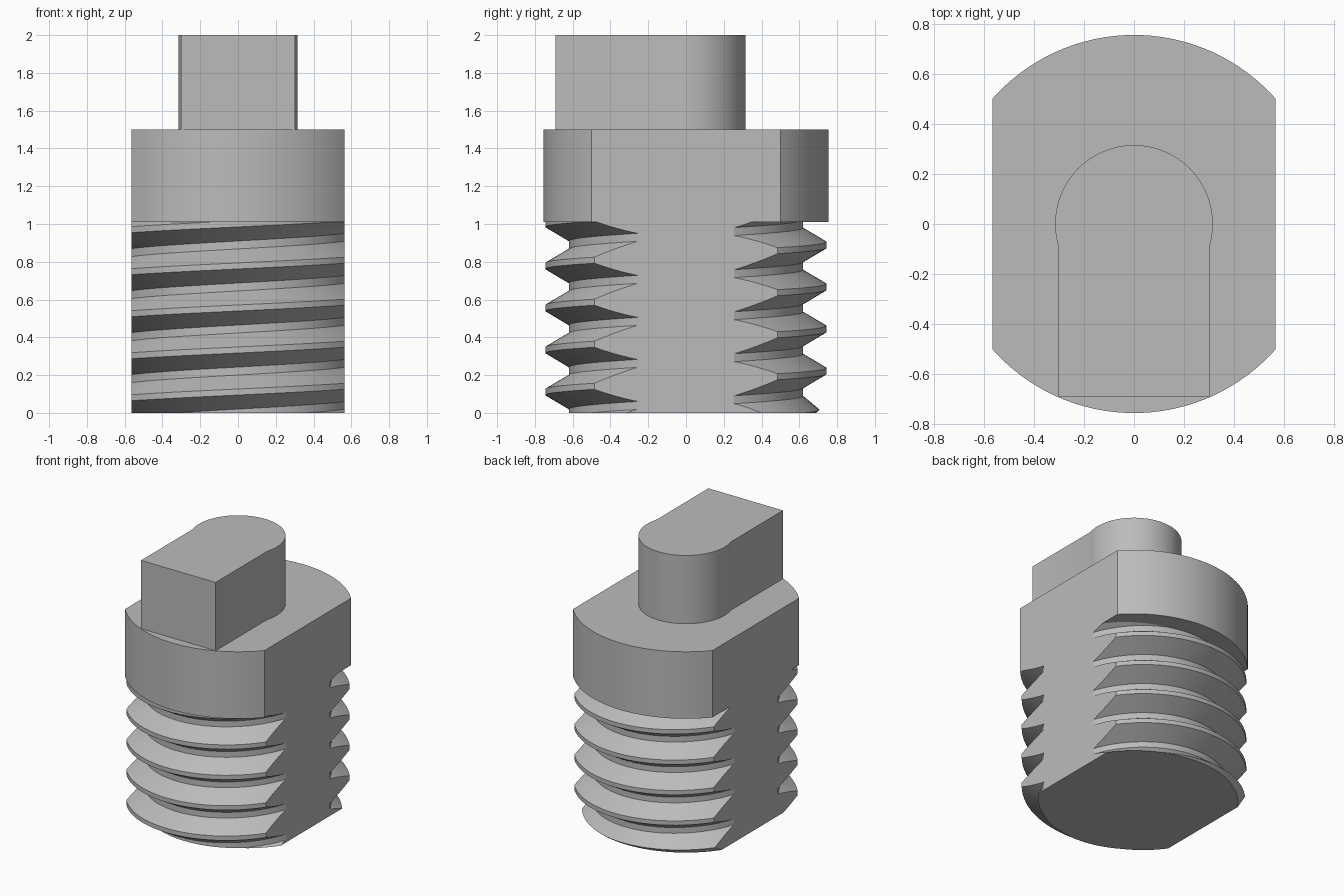
import bpy, bmesh
from math import pi, sin, cos, atan2, acos, hypot

if "Cube" in bpy.data.objects:
    bpy.data.objects.remove(bpy.data.objects["Cube"])

FLAT = 0.565      # half width across the two flats
NECK = 1.01       # height where the thread meets the head
PITCH = 0.2225

steel = bpy.data.materials.new("grey steel")
steel.use_nodes = True
grey = (0.5, 0.5, 0.5, 1)
steel.diffuse_color = grey
steel.node_tree.nodes["Principled BSDF"].inputs["Base Color"].default_value = grey


def finish(bm, name):
    bmesh.ops.recalc_face_normals(bm, faces=bm.faces[:])
    mesh = bpy.data.meshes.new(name)
    bm.to_mesh(mesh)
    bm.free()
    mesh.materials.append(steel)
    obj = bpy.data.objects.new(name, mesh)
    bpy.context.collection.objects.link(obj)
    bpy.ops.object.select_all(action='DESELECT')
    obj.select_set(True)
    bpy.context.view_layer.objects.active = obj
    bpy.ops.object.shade_smooth_by_angle(angle=0.4)


def arc(radius, start, end, steps):
    angles = [start + (end - start) * i / steps for i in range(steps + 1)]
    return [(radius * cos(a), radius * sin(a)) for a in angles]


def prism(name, outline, bottom, top):
    bm = bmesh.new()
    face = bm.faces.new([bm.verts.new((x, y, bottom)) for x, y in outline])
    up = bmesh.ops.extrude_face_region(bm, geom=[face])["geom"]
    verts = [v for v in up if isinstance(v, bmesh.types.BMVert)]
    bmesh.ops.translate(bm, verts=verts, vec=(0, 0, top - bottom))
    finish(bm, name)


def slice_and_cap(bm, point, normal):
    cut = bmesh.ops.bisect_plane(
        bm, geom=bm.verts[:] + bm.edges[:] + bm.faces[:], dist=1e-6,
        plane_co=point, plane_no=normal, clear_outer=True)["geom_cut"]
    edges = [e for e in cut if isinstance(e, bmesh.types.BMEdge)]
    bmesh.ops.contextual_create(bm, geom=edges)


# Threaded shank: a helical grid whose seam is joined one turn higher
def threaded_shank():
    root, crest = 0.62, 0.745
    profile = [(crest, -0.016), (crest, 0.016), (root, 0.09), (root, 0.132)]
    crest_at_front = 0.778
    steps, first, turns = 96, -6, 10
    bm = bmesh.new()
    columns = []
    for i in range(steps):
        a = 2 * pi * i / steps
        lift = crest_at_front + PITCH * (i / steps + 0.25)
        columns.append([
            bm.verts.new((r * cos(a), r * sin(a), lift + PITCH * k + z))
            for k in range(first, first + turns) for r, z in profile])
    columns.append(columns[0][len(profile):])
    for left, right in zip(columns, columns[1:]):
        for j in range(min(len(left), len(right)) - 1):
            bm.faces.new((left[j], right[j], right[j + 1], left[j + 1]))
    slice_and_cap(bm, (0, 0, 0), (0, 0, -1))
    slice_and_cap(bm, (0, 0, NECK), (0, 0, 1))
    # Slight taper on the thread's lower end
    for v in bm.verts:
        radius, limit = hypot(v.co.x, v.co.y), 0.69 + v.co.z
        if radius > limit:
            v.co.x *= limit / radius
            v.co.y *= limit / radius
    for side in (-1, 1):
        slice_and_cap(bm, (side * FLAT, 0, 0), (side, 0, 0))
    finish(bm, "threaded_shank")


threaded_shank()

# Head: a disc with two flats
R = 0.755
corner = acos(FLAT / R)
prism("head", arc(R, corner, pi - corner, 40) +
      arc(R, pi + corner, 2 * pi - corner, 40), NECK, 1.5)

# Drive key: a round boss with a square-ended tongue to the front
half, boss, tip = 0.302, 0.315, -0.69
dip = acos(half / boss)
prism("drive_key", arc(boss, -dip, pi + dip, 56) +
      [(-half, tip), (half, tip)], 1.5, 2.0)
